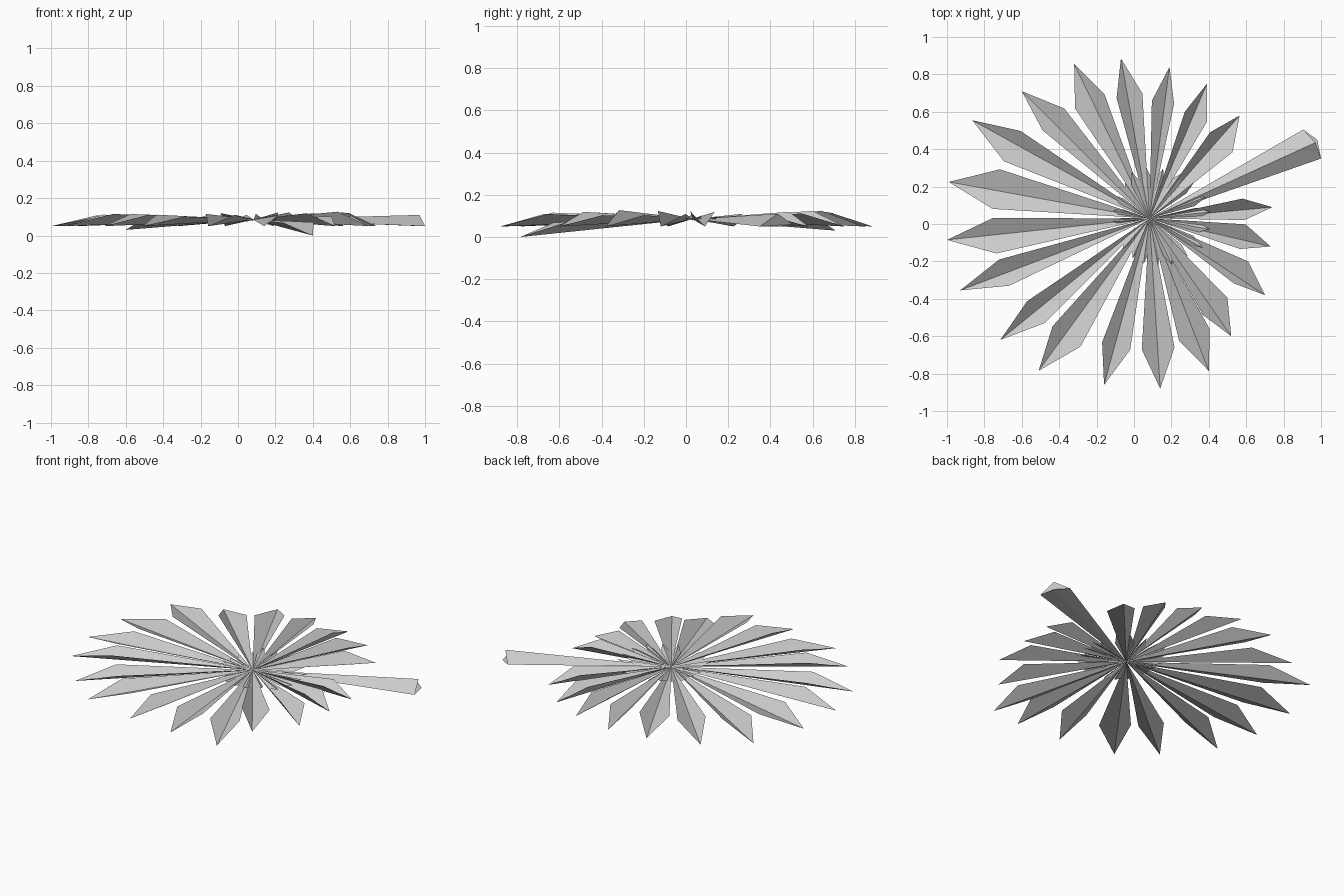
import bpy
from mathutils import Vector

cube = bpy.data.objects.get("Cube")
if cube:
    bpy.data.objects.remove(cube, do_unlink=True)

CENTRE = Vector((0.083, 0.03, 0.085))
REACH = 0.765        # shoulder position along a petal
TAIL = -0.3          # size of the stub that passes through the centre

grey = bpy.data.materials.new("light_grey")
grey.use_nodes = True
colour = (0.6, 0.6, 0.6, 1)
grey.diffuse_color = colour
grey.node_tree.nodes["Principled BSDF"].inputs["Base Color"].default_value = colour


def add_part(name, points, faces):
    """Flat-shaded object from a few points relative to the flower centre."""
    mesh = bpy.data.meshes.new(name)
    mesh.from_pydata([CENTRE + p for p in points], [], faces)
    mesh.materials.append(grey)
    mesh.update()
    part = bpy.data.objects.new(name, mesh)
    bpy.context.collection.objects.link(part)
    return part


def add_petal(name, x, y, left, right, tip_height=0.05):
    """Valley-folded blade: keel from centre to tip with two raised shoulders."""
    keel = Vector((x, y, tip_height)) - CENTRE
    side = Vector((-keel.y, keel.x, 0)).normalized()

    def shoulder(width, sign):
        rise = 0.085 - 0.4 * width      # a narrow wing is folded up more steeply
        return keel * REACH + side * (sign * width) + Vector((0, 0, rise))

    blade = [Vector(), shoulder(right, -1), keel, shoulder(left, 1)]
    folds = [(0, 1, 2), (0, 2, 3)]
    add_part(name, blade, folds)
    add_part(name + "_tail", [p * TAIL for p in blade], folds)


# Petals, clockwise from the back: tip x, tip y, left and right wing width, tip height
petals = [
    (-0.07, 0.885, 0.06, 0.08),
    (0.19, 0.84, 0.07, 0.05),
    (0.39, 0.75, 0.05, 0.08),
    (0.565, 0.58, 0.06, 0.1),
    (0.74, 0.09, 0.06, 0.055),
    (0.73, -0.12, 0.085, 0.05),
    (0.7, -0.38, 0.1, 0.04),
    (0.52, -0.6, 0.1, 0.06),
    (0.4, -0.785, 0.085, 0.09, 0.0),
    (0.14, -0.88, 0.09, 0.085),
    (-0.16, -0.86, 0.085, 0.07),
    (-0.51, -0.785, 0.105, 0.08),
    (-0.715, -0.62, 0.08, 0.07),
    (-0.93, -0.355, 0.07, 0.08),
    (-1.0, -0.085, 0.1, 0.09),
    (-0.99, 0.225, 0.1, 0.115),
    (-0.865, 0.555, 0.11, 0.075),
    (-0.6, 0.71, 0.07, 0.095, 0.03),
    (-0.32, 0.855, 0.1, 0.075),
]
for number, petal in enumerate(petals, 1):
    add_petal(f"petal_{number}", *petal)

# Stem: a ridged spike that widens from the centre to a cut end
stem_end = [(0.905, 0.505, 0.06), (0.97, 0.435, 0.11),
            (1.0, 0.35, 0.05), (0.98, 0.45, 0.05)]
corners = [Vector()] + [Vector(p) - CENTRE for p in stem_end]
sides = [(0, i + 1, (i + 1) % 4 + 1) for i in range(4)]
add_part("stem", corners, sides + [(1, 3, 2), (1, 4, 3)])
